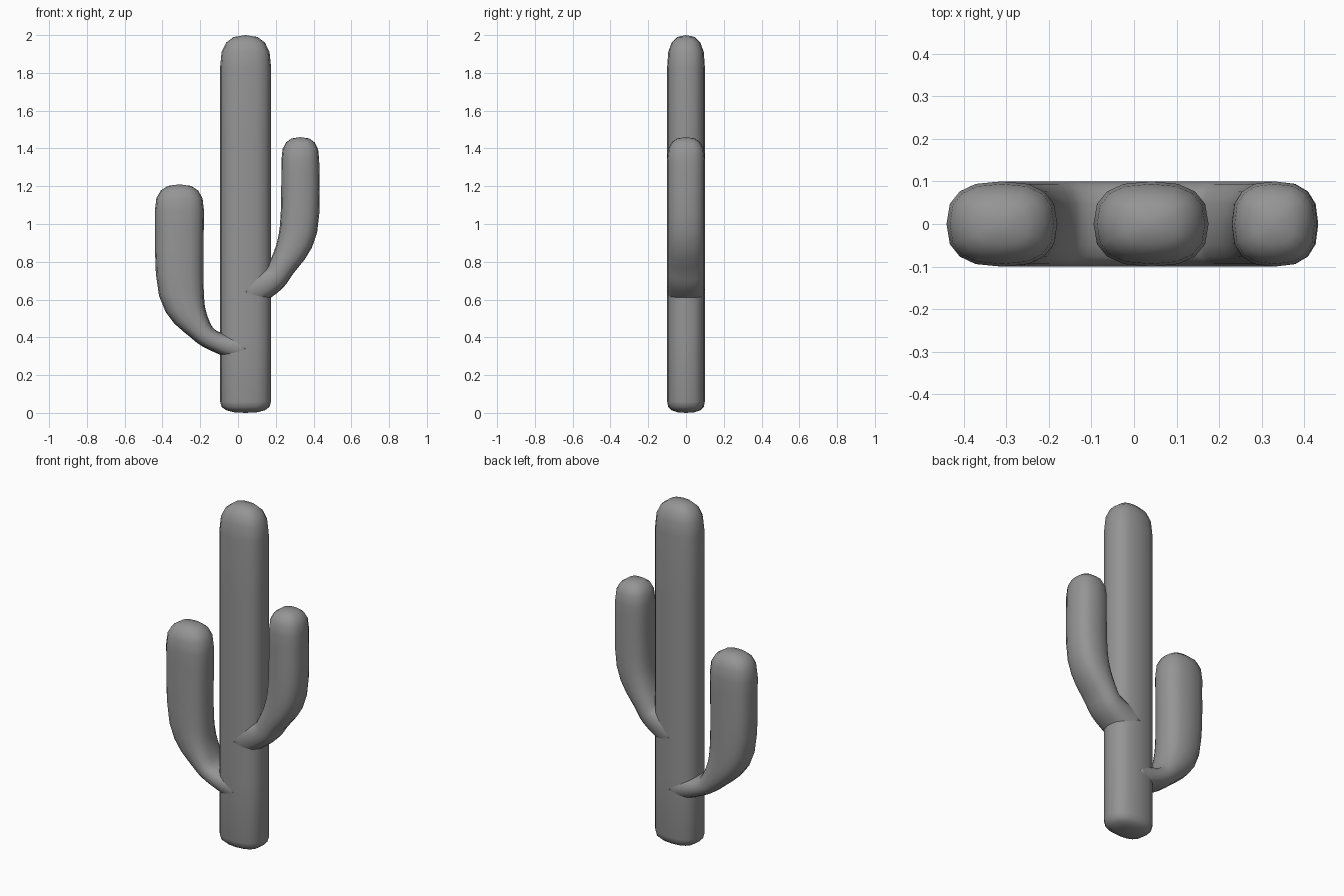
import bpy, bmesh, math
from mathutils import Vector

cube = bpy.data.objects.get("Cube")
if cube:
    bpy.data.objects.remove(cube, do_unlink=True)

grey = (0.3, 0.3, 0.3, 1)
material = bpy.data.materials.new("cactus grey")
material.use_nodes = True
material.diffuse_color = grey
shader = material.node_tree.nodes["Principled BSDF"]
shader.inputs["Base Color"].default_value = grey

SIDES = 16
DEPTH = 0.1
STEPS = 4


def soft(value):
    """Push a circle coordinate outwards, towards a rounded square."""
    return math.copysign(abs(value) ** 0.78, value)


def smooth_path(points):
    """Pass a smooth curve through (x, z, half width) points."""
    points = [Vector(point) for point in points]
    padded = [points[0], *points, points[-1]]
    samples = []
    for before, start, end, after in zip(padded, padded[1:], padded[2:], padded[3:]):
        leave, arrive = (end - before) / 2, (after - start) / 2
        for step in range(STEPS):
            t = step / STEPS
            ease = t * t * (3 - 2 * t)
            samples.append(start.lerp(end, ease)
                           + leave * t * (1 - t) ** 2
                           - arrive * t * t * (1 - t))
    return samples + [points[-1]]


def add_ring(bm, centre, direction, width, depth):
    """Add a soft rectangular loop square to the direction of growth."""
    across = Vector((direction.z, 0, -direction.x)) * width
    outward = Vector((0, depth, 0))
    ring = []
    for side in range(SIDES):
        angle = math.tau * side / SIDES
        offset = across * soft(math.cos(angle)) + outward * soft(math.sin(angle))
        ring.append(bm.verts.new(centre + offset))
    return ring


def dome_rings(bm, centre, direction, width, height):
    """Add the shrinking loops of a rounded end, and its tip."""
    rings = []
    for step in range(1, STEPS):
        angle = math.pi / 2 * step / STEPS
        shrink = soft(math.cos(angle))
        rise = direction * height * soft(math.sin(angle))
        ring_depth = DEPTH * shrink
        axis = direction if direction.z > 0 else -direction
        rings.append(add_ring(bm, centre + rise, axis, width * shrink, ring_depth))
    return rings, bm.verts.new(centre + direction * height)


def make_stem(name, points, foot, dome):
    """Loft a stem along a path and round off both of its ends."""
    bm = bmesh.new()
    samples = smooth_path(points)
    centres = [Vector((sample.x, 0, sample.y)) for sample in samples]
    last = len(samples) - 1
    rings = []
    for index, sample in enumerate(samples):
        behind, ahead = centres[max(index - 1, 0)], centres[min(index + 1, last)]
        direction = (ahead - behind).normalized()
        rings.append(add_ring(bm, centres[index], direction, sample.z, DEPTH))

    up = Vector((0, 0, 1))
    top, top_tip = dome_rings(bm, centres[-1], up, samples[-1].z, dome)
    rings += top
    if foot:
        bottom, bottom_tip = dome_rings(bm, centres[0], -up, samples[0].z, foot)
        rings = bottom[::-1] + rings
    else:
        bottom_tip = bm.verts.new(centres[0])

    for side in range(SIDES):
        following = (side + 1) % SIDES
        for lower, upper in zip(rings, rings[1:]):
            bm.faces.new((lower[side], lower[following], upper[following], upper[side]))
        bm.faces.new((rings[0][side], rings[0][following], bottom_tip))
        bm.faces.new((rings[-1][side], rings[-1][following], top_tip))
    bmesh.ops.recalc_face_normals(bm, faces=bm.faces)

    mesh = bpy.data.meshes.new(name)
    bm.to_mesh(mesh)
    bm.free()
    mesh.materials.append(material)
    mesh.shade_smooth()
    stem = bpy.data.objects.new(name, mesh)
    bpy.context.collection.objects.link(stem)


# Tall straight trunk with a flat rounded foot and a domed top
make_stem("trunk", [(0.04, 0.06, 0.135), (0.04, 1.83, 0.135)], foot=0.06, dome=0.17)

# Low, wide arm that leaves the trunk thin and bends upwards
make_stem("right_arm", [
    (0.04, 0.34, 0.08),
    (-0.1, 0.37, 0.055),
    (-0.2, 0.44, 0.065),
    (-0.3, 0.64, 0.12),
    (-0.31, 1.07, 0.13),
], foot=0, dome=0.14)

# Higher, slimmer arm on the other side
make_stem("left_arm", [
    (0.04, 0.64, 0.1),
    (0.17, 0.7, 0.075),
    (0.23, 0.77, 0.07),
    (0.32, 0.97, 0.1),
    (0.33, 1.34, 0.1),
], foot=0, dome=0.12)
